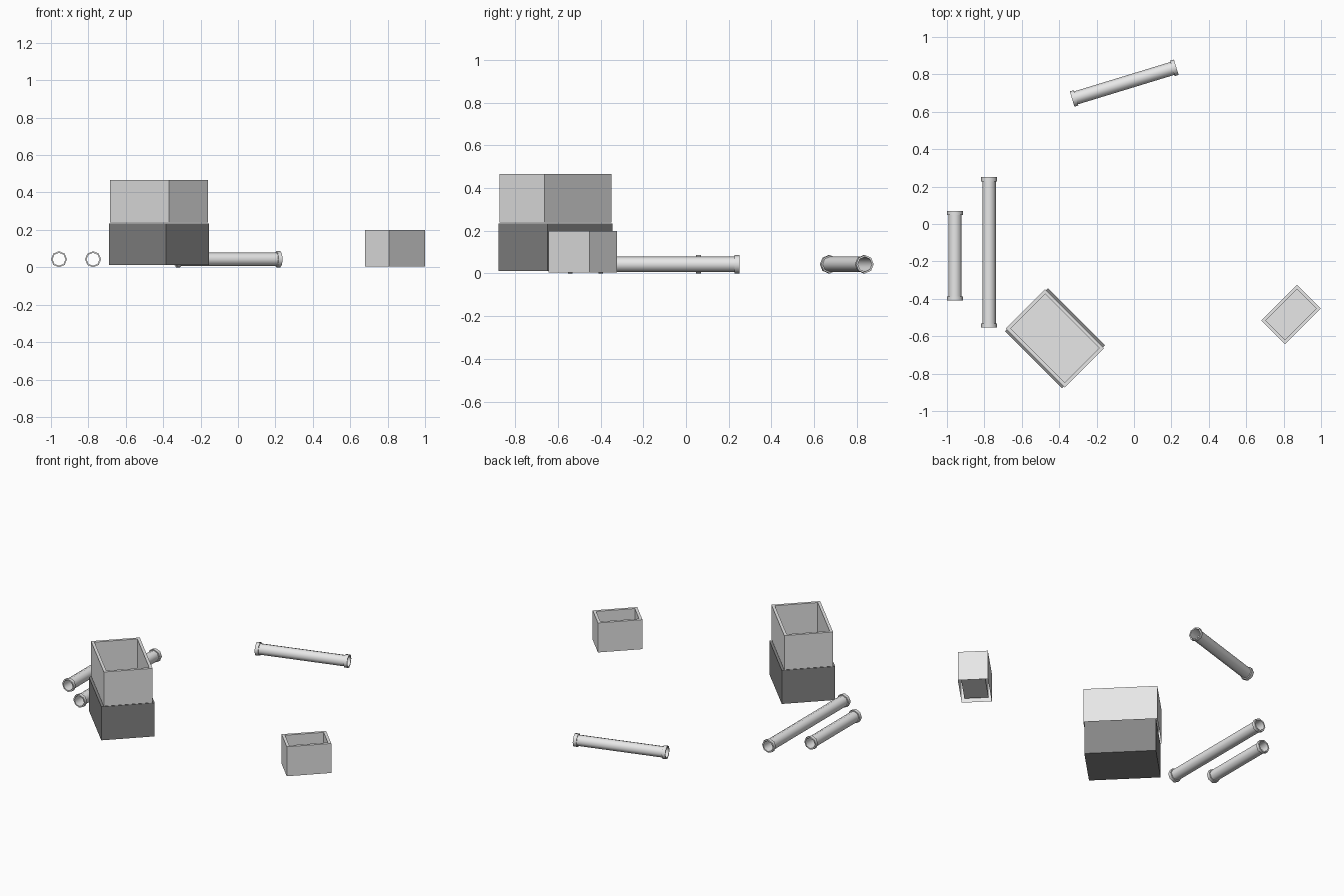
import bpy, bmesh
from math import pi, sin, cos, atan2, hypot, radians

cube = bpy.data.objects.get("Cube")
if cube:
    bpy.data.objects.remove(cube, do_unlink=True)


def material(name, value):
    mat = bpy.data.materials.new(name)
    mat.use_nodes = True
    colour = (value, value, value, 1)
    mat.diffuse_color = colour
    mat.node_tree.nodes["Principled BSDF"].inputs["Base Color"].default_value = colour
    return mat


LIGHT = material("light grey", 0.8)
DARK = material("dark grey", 0.235)


def add_object(name, bm, mat, location, turn):
    mesh = bpy.data.meshes.new(name)
    bm.to_mesh(mesh)
    bm.free()
    mesh.materials.append(mat)
    obj = bpy.data.objects.new(name, mesh)
    obj.location = location
    obj.rotation_euler.z = turn
    bpy.context.scene.collection.objects.link(obj)
    return obj


def block(size):
    # Box standing on its own origin
    bm = bmesh.new()
    bmesh.ops.create_cube(bm, size=1)
    for v in bm.verts:
        v.co.z += 0.5
        v.co = [c * s for c, s in zip(v.co, size)]
    return bm


def open_box(name, size, location, wall=0.018):
    # Outer walls, rim, inner walls and a raised floor; underside is hollow
    bm = block(size)
    bm.faces.ensure_lookup_table()
    top = max(bm.faces, key=lambda f: f.calc_center_median().z)
    bottom = min(bm.faces, key=lambda f: f.calc_center_median().z)
    bmesh.ops.delete(bm, geom=[bottom], context='FACES_ONLY')
    bmesh.ops.inset_region(bm, faces=[top], thickness=wall, use_even_offset=True)
    new = bmesh.ops.extrude_discrete_faces(bm, faces=[top])["faces"]
    for v in new[0].verts:
        v.co.z = wall
    add_object(name, bm, LIGHT, location, radians(45))


def pipe(name, start, end, sides=8):
    # Hollow tube along local x with a collar at each end
    dx, dy = end[0] - start[0], end[1] - start[1]
    half = hypot(dx, dy) / 2
    bore, body, collar, width = 0.0345, 0.036, 0.043, 0.022
    profile = [(-half, bore), (-half, collar), (width - half, collar), (width - half, body)]
    profile += [(-x, r) for x, r in reversed(profile)]
    bm = bmesh.new()
    rings = []
    for x, r in profile:
        angles = [2 * pi * i / sides for i in range(sides)]
        rings.append([bm.verts.new((x, r * cos(a), r * sin(a))) for a in angles])
    for k, ring in enumerate(rings):
        after = rings[(k + 1) % len(rings)]
        for i in range(sides):
            j = (i + 1) % sides
            bm.faces.new((ring[i], ring[j], after[j], after[i]))
    bmesh.ops.recalc_face_normals(bm, faces=bm.faces)
    middle = ((start[0] + end[0]) / 2, (start[1] + end[1]) / 2, collar)
    obj = add_object(name, bm, LIGHT, middle, atan2(dy, dx))
    obj.data.shade_smooth()
    obj.data.set_sharp_from_angle(angle=radians(60))


# Stacked boxes
add_object("lower_box", block((0.325, 0.431, 0.222)), DARK, (-0.4225, -0.611, 0.012), radians(45))
open_box("upper_box", (0.297, 0.445, 0.227), (-0.4225, -0.611, 0.239))

# Small separate box
open_box("small_box", (0.271, 0.181, 0.195), (0.8395, -0.484, 0.004))

# Loose pipes
pipe("short_pipe", (-0.957, -0.41), (-0.957, 0.07))
pipe("long_pipe", (-0.775, -0.553), (-0.775, 0.25))
pipe("back_pipe", (-0.331, 0.668), (0.226, 0.838))
